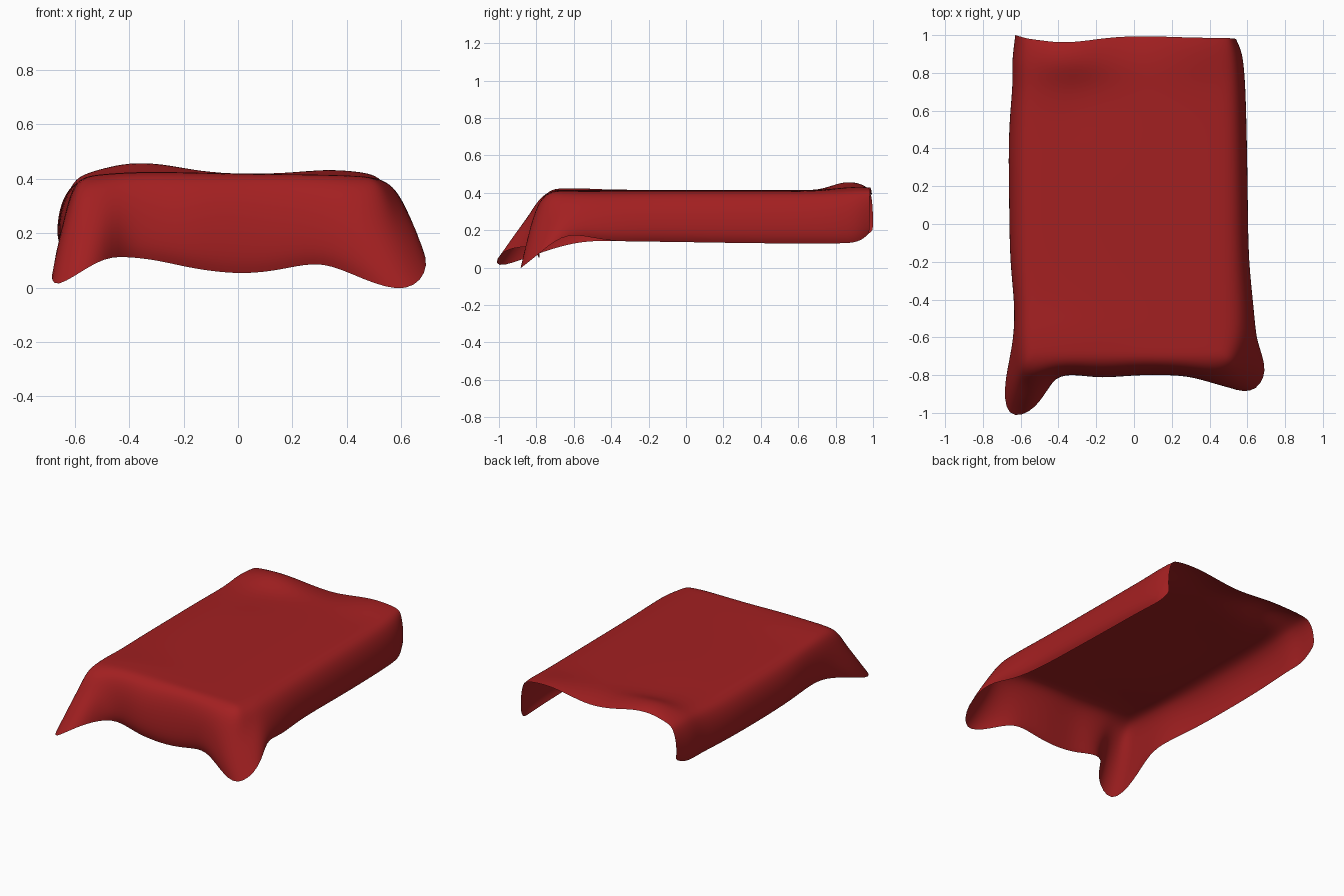
import bpy, bmesh, math
from mathutils import Vector

if "Cube" in bpy.data.objects:
    bpy.data.objects.remove(bpy.data.objects["Cube"])

# Single red cloth colour
red = bpy.data.materials.new("red cloth")
red.diffuse_color = (0.365, 0.014, 0.015, 1)
red.use_nodes = True
red.node_tree.nodes["Principled BSDF"].inputs["Base Color"].default_value = red.diffuse_color

# Grid lines of the flat top of the draped sheet
xs = [-.56, -.50, -.40, -.28, -.14, .02, .18, .32, .43, .495]
ys = [.985, .93, .84, .74, .62, .4, .1, -.2, -.42, -.56, -.66, -.71]

# Hem points: one for each top border point, left back -> front -> right back
hem = [(-.63, 1.0, .19), (-.64, .92, .15), (-.648, .84, .14), (-.643, .74, .14),
       (-.655, .62, .14), (-.668, .42, .14),
       (-.662, .1, .135), (-.66, -.2, .14), (-.632, -.42, .145), (-.637, -.6, .14),
       (-.695, -.82, .07),
       (-.685, -1.045, -.022), (-.51, -.99, .11), (-.42, -.80, .115), (-.29, -.80, .10),
       (-.18, -.82, .07), (.02, -.80, .045), (.18, -.80, .07), (.31, -.81, .10),
       (.46, -.87, .03),
       (.63, -.915, -.028),
       (.715, -.78, .08), (.665, -.64, .20), (.645, -.45, .14), (.608, -.2, .14),
       (.605, .1, .135), (.60, .4, .13), (.595, .62, .13), (.59, .74, .13),
       (.583, .84, .13), (.57, .92, .135), (.54, .98, .18)]


def bump(x, y, cx, cy, rx, ry):
    return math.exp(-((x - cx) / rx) ** 2 - ((y - cy) / ry) ** 2)


def top_height(x, y):
    z = .416 - .014 * abs(x / .54) ** 4                    # soft side shoulders
    z += .06 * bump(x, y, -.36, .87, .2, .12)              # back left bulge
    z += .024 * bump(x, y, .34, .92, .18, .13)             # back right bulge
    z -= .018 * bump(x, y, -.27, .69, .15, .09)            # hollow before it
    z -= .035 * bump(x, y, -.02, 1.0, .2, .08)             # sagging back edge
    return z + .014 * bump(x, y, -.4, -.6, .3, .14)


bm = bmesh.new()

# Top of the sheet
grid = []
for y in ys:
    row = []
    for x in xs:
        back = -.03 * bump(x, y, -.36, 1, .15, .05) + .012 * bump(x, y, .03, 1, .2, .05)
        row.append(bm.verts.new((x, y + back, top_height(x, y))))
    grid.append(row)
for a, b in zip(grid, grid[1:]):
    for i in range(len(xs) - 1):
        bm.faces.new((a[i], b[i], b[i + 1], a[i + 1]))

# Hanging sides with hems curling under, and flaring folds at the front corners
border = ([r[0] for r in grid] + grid[-1][1:-1] + [r[-1] for r in reversed(grid)])
drops = [.09, .35, .66, .88, 1]
hanging = [.52, .87, 1.0, .97, .8]
flaring = [.24, .42, .70, .89, 1]
rings = [border]
for f, h, s in zip(drops, hanging, flaring):
    ring = []
    for v, q in zip(border, hem):
        p, q = v.co, Vector(q)
        w = min(1, max(0, ((q - p).xy.length - .13) / .1))
        a = h + (s - h) * w
        ring.append(bm.verts.new((p.x + (q.x - p.x) * a, p.y + (q.y - p.y) * a,
                                  p.z + (q.z - p.z) * f)))
    rings.append(ring)
for a, b in zip(rings, rings[1:]):
    for i in range(len(border) - 1):
        bm.faces.new((a[i], b[i], b[i + 1], a[i + 1]))

bmesh.ops.recalc_face_normals(bm, faces=bm.faces)
bm.faces.ensure_lookup_table()
if bm.faces[50].normal.z < 0:
    bmesh.ops.reverse_faces(bm, faces=bm.faces)

mesh = bpy.data.meshes.new("draped_blanket")
bm.to_mesh(mesh)
bm.free()
blanket = bpy.data.objects.new("draped_blanket", mesh)
bpy.context.collection.objects.link(blanket)
mesh.materials.append(red)

# Smooth the cloth
bpy.context.view_layer.objects.active = blanket
blanket.select_set(True)
sub = blanket.modifiers.new("smooth cloth", 'SUBSURF')
sub.levels = sub.render_levels = 2
bpy.ops.object.modifier_apply(modifier=sub.name)
bpy.ops.object.shade_smooth()
